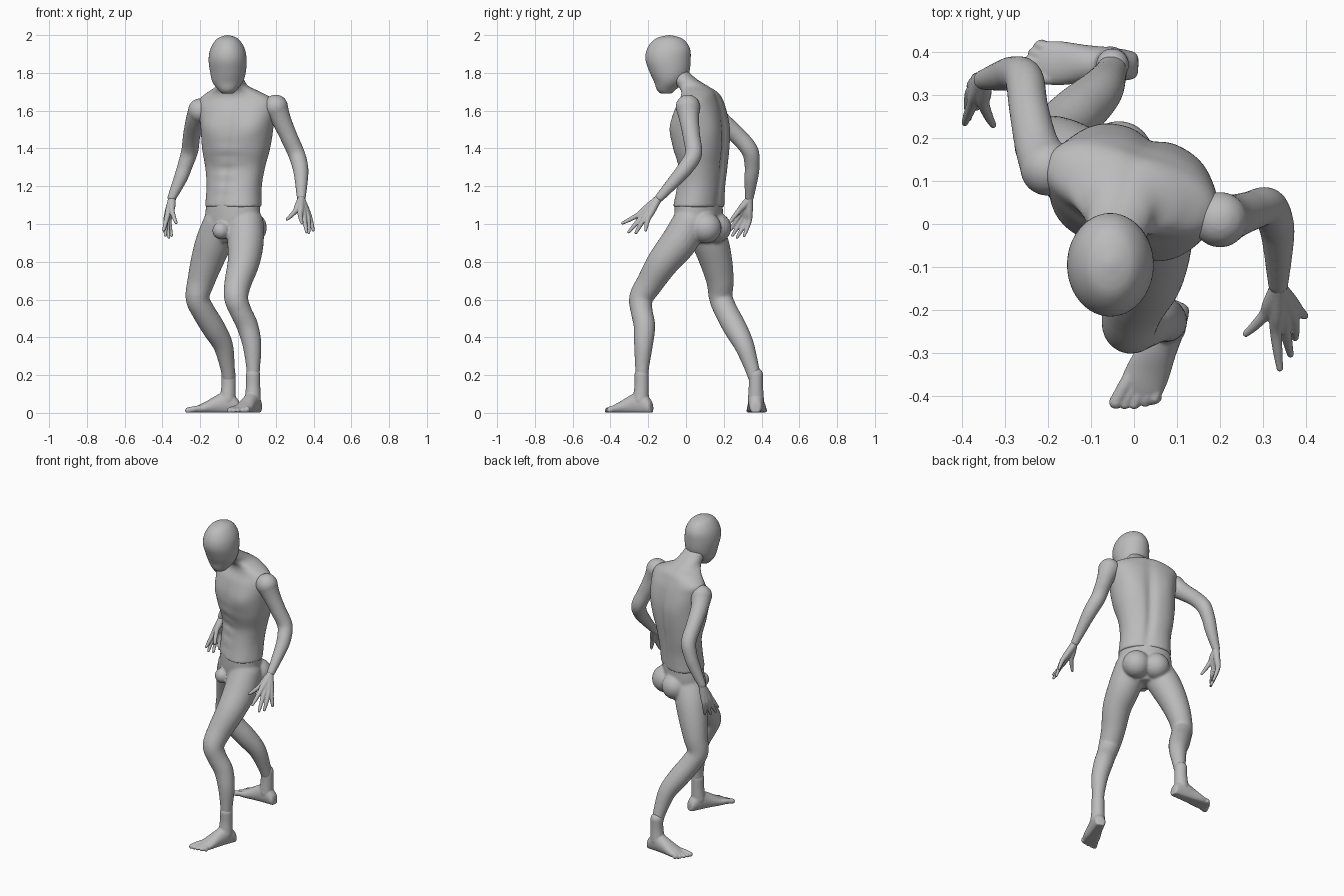
import bpy, bmesh, math
from mathutils import Vector, Matrix

# All part measurements are in hundredths of a unit
UNIT = 0.01

if "Cube" in bpy.data.objects:
    bpy.data.objects.remove(bpy.data.objects["Cube"], do_unlink=True)

grey = bpy.data.materials.new("matte grey")
grey.use_nodes = True
GREY = (0.5, 0.5, 0.5, 1)
grey.diffuse_color = GREY
grey.node_tree.nodes["Principled BSDF"].inputs["Base Color"].default_value = GREY


def resample(points, steps=5):
    """Smooth curve through rows of any width."""
    rows = [Vector(p) for p in points]
    result = []
    for i in range(len(rows) - 1):
        a, b = rows[max(i - 1, 0)], rows[i]
        c, d = rows[i + 1], rows[min(i + 2, len(rows) - 1)]
        for s in range(steps):
            t = s / steps
            result.append(b + (c - a) * (t / 2)
                          + (a * 2 - b * 5 + c * 4 - d) * (t * t / 2)
                          + (b * 3 - a - c * 3 + d) * (t ** 3 / 2))
    result.append(rows[-1])
    return result


def skin(bm, rings):
    """Bridge a stack of point rings and cap both ends."""
    loops = [[bm.verts.new(p) for p in ring] for ring in rings]
    count = len(loops[0])
    for low, high in zip(loops, loops[1:]):
        for i in range(count):
            j = (i + 1) % count
            bm.faces.new((low[i], low[j], high[j], high[i]))
    bm.faces.new(loops[0][::-1])
    bm.faces.new(loops[-1])


def ball(bm, x, y, z, r, stretch=(1, 1, 1)):
    matrix = Matrix.Translation((x, y, z)) @ Matrix.Diagonal((*stretch, 1))
    bmesh.ops.create_uvsphere(bm, u_segments=24, v_segments=16, radius=r, matrix=matrix)


def limb(bm, points, sides=24):
    """Round tube through x, y, z, radius rows, with rounded ends."""
    path = resample(points)
    rings = []
    for i, p in enumerate(path):
        ahead, behind = path[min(i + 1, len(path) - 1)], path[max(i - 1, 0)]
        along = (ahead - behind).xyz.normalized()
        side = along.cross(Vector((0.3, 1, 0.2))).normalized()
        up = along.cross(side)
        rings.append([p.xyz + (side * math.cos(a) + up * math.sin(a)) * p.w
                      for a in (math.tau * k / sides for k in range(sides))])
    skin(bm, rings)
    ball(bm, *points[0])
    ball(bm, *points[-1])


def stack(bm, rows, shape=lambda angle, z: 0, sides=64, power=2.0):
    """Loft of level ovals: z, x, y, half width, half depth, turn in degrees."""
    rings = []
    for z, cx, cy, rx, ry, turn in resample(rows):
        ring = []
        spin = Matrix.Rotation(math.radians(turn), 3, "Z")
        for k in range(sides):
            a = math.tau * k / sides
            c, s = math.cos(a), math.sin(a)
            grow = (abs(c) ** power + abs(s) ** power) ** (-1 / power)
            bulge = shape(a, z)
            local = Vector(((rx * grow + bulge) * c, (ry * grow + bulge) * s, 0))
            ring.append(spin @ local + Vector((cx, cy, z)))
        rings.append(ring)
    skin(bm, rings)


def finish(name, bm, voxel=0.8, relax=4):
    """Fuse overlapping volumes into one smooth skin."""
    bmesh.ops.recalc_face_normals(bm, faces=bm.faces)
    bmesh.ops.scale(bm, verts=bm.verts, vec=(UNIT, UNIT, UNIT))
    mesh = bpy.data.meshes.new(name)
    bm.to_mesh(mesh)
    bm.free()
    mesh.materials.append(grey)
    obj = bpy.data.objects.new(name, mesh)
    bpy.context.collection.objects.link(obj)
    fuse = obj.modifiers.new("fuse", "REMESH")
    fuse.mode = "VOXEL"
    fuse.voxel_size = voxel * UNIT
    fuse.use_smooth_shade = True
    soften = obj.modifiers.new("soften", "SMOOTH")
    soften.factor = 0.5
    soften.iterations = relax
    return obj


def bump(value, centre, width):
    return math.exp(-((value - centre) / width) ** 2)


# Head: smooth faceless egg, leaning forward over the chest
bm = bmesh.new()
stack(bm, [(169, -5.5, -10.5, 3, 3, 0), (171, -5.5, -10.5, 5, 5, 0),
           (175, -5.5, -9, 8, 7.8, 0), (180, -5.3, -8.7, 9.4, 10.4, 0),
           (187, -5.5, -9.5, 10.1, 12, 0), (193, -5.5, -9.2, 9, 11.3, 0),
           (198, -5.5, -9, 5.7, 7.4, 0), (200, -5.5, -9, 1, 1, 0)])
finish("head", bm)


# Torso: chest, belly and back muscles, twisted against the hips
def muscles(angle, z):
    front = math.remainder(angle + math.pi / 2, math.tau)
    back = math.remainder(angle - math.pi / 2, math.tau)
    body = bump(z, 137, 28)
    chest = sum(bump(front, s, 0.4) for s in (-0.6, 0.6)) * bump(z, 151, 7)
    blades = sum(bump(back, s, 0.35) for s in (-0.6, 0.6)) * bump(z, 152, 11)
    spine = bump(back, 0, 0.16) * body
    midline = bump(front, 0, 0.12) * body
    abs_rows = bump(front, 0, 0.4) * bump(z, 128, 14) * math.cos(z * 0.9)
    return chest * 1.3 + blades * 0.9 - spine * 1.7 - midline * 0.6 + abs_rows * 0.3


bm = bmesh.new()
stack(bm, [(109, -2.5, 6.7, 15.6, 11.8, -33), (120, -2, 8, 15, 11.4, -28),
           (130, -1.5, 9, 16.3, 11.5, -25), (140, -1, 8, 18.3, 13.5, -22),
           (150, -0.5, 7.5, 19.4, 13.8, -20), (160, -0.5, 7.5, 20.5, 12, -18),
           (166, -1, 8, 20, 9.5, -18), (170, -2, 7, 14, 8.6, -17),
           (173, -3, 3.5, 8.5, 8, -12), (177, -4, -1.5, 7, 6.8, -8),
           (181, -5, -5, 6.5, 6, 0)], muscles, power=2.25)
finish("torso", bm, relax=2)

# Hips and legs in one skin: left leg strides forward, right leg trails
bm = bmesh.new()
stack(bm, [(90, -4, 7, 7, 6, -33), (95, -3.5, 6.7, 13, 10, -33),
           (102, -3, 6.7, 15.6, 11.4, -33), (111, -2.5, 6.7, 15.2, 11.4, -33)])
ball(bm, -9, -3, 96.5, 4.6)
ball(bm, -3.5, 16, 98, 8)
ball(bm, 7, 10.5, 98, 8.3)
limb(bm, [(4, 2, 100, 9.6), (4, -4, 90, 9.6), (3, -12, 80, 8.5), (0, -19, 69, 7.2),
          (-1, -23.7, 61, 6.4), (1.3, -23.5, 54, 5.8), (5, -22, 46, 5.7),
          (7.4, -22.5, 36, 5), (8, -23.2, 25, 3.8), (8, -23.3, 19, 3.4)])
limb(bm, [(-9, 9, 100, 9.6), (-13, 13, 90, 9.6), (-16.5, 16, 80, 8.6),
          (-19.5, 18, 70, 7.3), (-21.5, 18.5, 61, 6.3), (-18.5, 21.2, 54, 6.2),
          (-13, 26, 45, 6.2), (-8, 30.7, 36, 5.3), (-5.7, 34.5, 25, 4),
          (-5, 36.3, 19, 3.5)])
finish("hips_and_legs", bm)

# Arms: both bent at the elbow
ARMS = {
    "left": [(20, 1, 162, 6.5), (23, 1.7, 155, 5.2), (27, 3, 146, 4.6),
             (31, 4, 137, 4.5), (33, 0, 130, 4.2), (33.5, -5, 124, 3.6),
             (33.5, -14, 114, 2.4)],
    "right": [(-20, 13, 160, 6.5), (-22.5, 18, 155, 5.2), (-24.5, 27, 147, 4.6),
              (-25.5, 33.7, 139, 4.5), (-28, 35, 131, 4), (-30.5, 34.5, 124, 3.6),
              (-35, 33.5, 114, 2.4)],
}
for side, points in ARMS.items():
    bm = bmesh.new()
    limb(bm, points)
    finish(side + "_arm", bm, 0.7)

# Hands: wrist, then knuckle and tip of each finger, thumb last
HANDS = {
    "left": ((33.5, -15, 113), [
        ((33, -25, 105), (34, -34.5, 100)), ((35, -24, 103), (36.5, -31, 95)),
        ((37, -22, 103), (37.5, -27, 94.5)), ((38, -20, 103), (40, -21.5, 96)),
        ((30.5, -21, 107), (25.5, -26, 102))]),
    "right": ((-35, 33.5, 113), [
        ((-37.5, 28, 104), (-39.5, 23, 96)), ((-38, 30, 103), (-38.5, 24, 93)),
        ((-37.5, 32, 102), (-36.5, 26.5, 92)), ((-36.5, 33.5, 102), (-35, 30.5, 93)),
        ((-35, 28, 107), (-32.5, 22.5, 100))]),
}
for side, (wrist, fingers) in HANDS.items():
    bm = bmesh.new()
    wrist = Vector(wrist)
    for knuckle, tip in fingers:
        knuckle, tip = Vector(knuckle), Vector(tip)
        reach = tip - knuckle
        middle = knuckle + reach * 0.5 + (knuckle - wrist).normalized() * 0.6
        limb(bm, [(*wrist, 2.1), (*wrist.lerp(knuckle, 0.6), 1.9), (*knuckle, 1.45),
                  (*middle, 1.1), (*(tip - reach * 0.1), 0.8)], 12)
    finish(side + "_hand", bm, 0.35, 2)

# Feet: built pointing along +x from the ankle, then turned and placed
FEET = {"left": ((8, -23.5), (-0.4, -0.92), -1), "right": ((-5, 37), (-1, 0.03), 1)}
for side, (ankle, heading, inner) in FEET.items():
    bm = bmesh.new()
    limb(bm, [(0, 0, 20, 3.8), (0, 0, 14, 3.8), (0.5, 0, 7, 4.3)])
    rings = []
    for x, half, tall in resample([(-6, 1.5, 4), (-5, 3.1, 7), (0, 4, 12), (6, 4.4, 9.5),
                                   (12, 5.1, 6), (16, 5, 4), (18.5, 4.4, 2.6)]):
        rings.append([(x, half * math.cos(a), tall * (0.45 + 0.55 * math.sin(a)))
                      for a in (math.tau * k / 24 for k in range(24))])
    skin(bm, rings)
    for toe in range(5):
        y = inner * (3.7 - toe * 1.9)
        size = 1.6 if toe == 0 else 1.15
        tip = 21.3 - 0.3 * toe * toe
        limb(bm, [(13, y * 0.9, 2.6, size), (17, y, 2.2, size), (tip, y * 1.1, 1.3, size)], 12)
    for vert in bm.verts:
        vert.co.z = max(vert.co.z, 0.2)
    turn = Matrix.Rotation(math.atan2(heading[1], heading[0]), 4, "Z")
    bm.transform(Matrix.Translation((*ankle, 0)) @ turn)
    finish(side + "_foot", bm, 0.45, 2)
